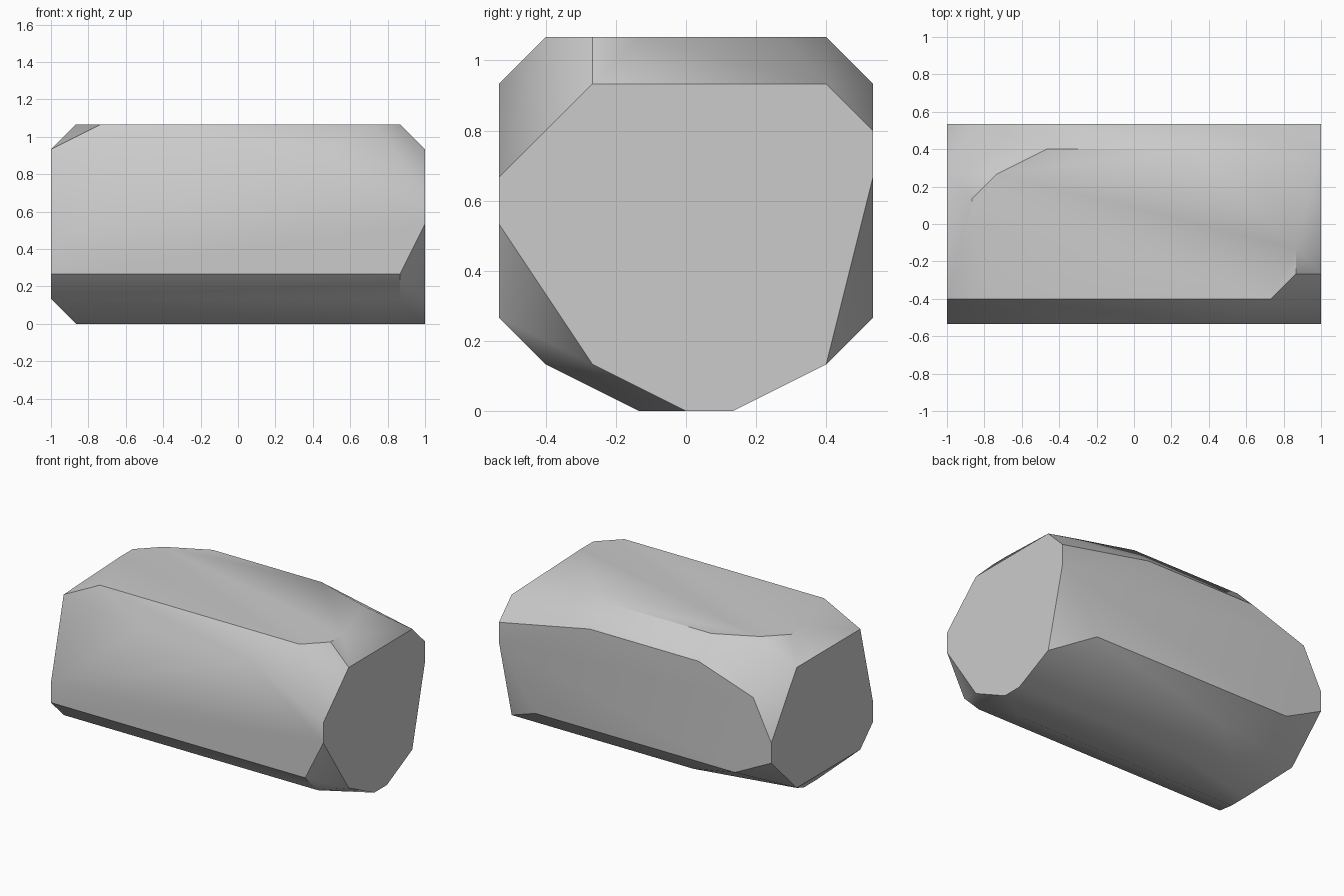
import bpy, bmesh, math
from mathutils import Vector

cube = bpy.data.objects.get("Cube")
if cube:
    bpy.data.objects.remove(cube, do_unlink=True)

# Outlines of the six main faces, on a grid of equal cells
LENGTH, DEPTH, HEIGHT = 15, 8, 8
CELL = 2 / LENGTH

top = [(2, 1), (13, 1), (14, 2), (14, 3), (13, 6),
       (10, 7), (4, 7), (2, 6), (1, 5), (1, 4)]
bottom = [(15, 4), (15, 5), (6, 5), (1, 4), (1, 3), (13, 3)]
front = [(0, 2), (0, 3), (5, 7), (11, 7), (15, 5), (15, 4), (14, 2)]
back = [(2, 2), (13, 2), (15, 5), (15, 6), (10, 7),
        (4, 7), (1, 6), (0, 4), (0, 3)]
right_end = [(1, 1), (6, 1), (6, 7), (1, 7)]
left_end = [(2, 1), (7, 1), (7, 7), (2, 7)]
lower_corners = [(5, 7, 1), (14, 1, 1)]


def on_plane(outline, axis, level):
    """Lift a flat outline onto the plane where the given axis equals level."""
    points = []
    for pair in outline:
        point = list(pair)
        point.insert(axis, level)
        points.append(tuple(point))
    return points


def make_material(name, color):
    material = bpy.data.materials.new(name)
    material.use_nodes = True
    material.diffuse_color = color
    shader = material.node_tree.nodes["Principled BSDF"]
    shader.inputs["Base Color"].default_value = color
    return material


# Join the face outlines with chamfers by wrapping them in a convex hull
corners = set(lower_corners)
for outline, axis, level in ((top, 2, HEIGHT), (bottom, 2, 0),
                             (front, 1, 0), (back, 1, DEPTH),
                             (right_end, 0, 0), (left_end, 0, LENGTH)):
    corners.update(on_plane(outline, axis, level))

bm = bmesh.new()
offset = Vector((LENGTH / 2, DEPTH / 2, 0))
for corner in sorted(corners):
    bm.verts.new((Vector(corner) - offset) * CELL)
hull = bmesh.ops.convex_hull(bm, input=bm.verts[:])
unused = {v for v in hull["geom_interior"] + hull["geom_unused"]
          if isinstance(v, bmesh.types.BMVert) and not v.link_faces}
bmesh.ops.delete(bm, geom=list(unused), context='VERTS')
bmesh.ops.dissolve_limit(bm, angle_limit=math.radians(1),
                         verts=bm.verts[:], edges=bm.edges[:])
bmesh.ops.recalc_face_normals(bm, faces=bm.faces[:])

# Stone block object
mesh = bpy.data.meshes.new("stone_block")
bm.to_mesh(mesh)
bm.free()
block = bpy.data.objects.new("stone_block", mesh)
bpy.context.collection.objects.link(block)
mesh.materials.append(make_material("stone_grey", (0.6, 0.6, 0.6, 1)))

# Soften shallow facets while keeping the cut edges sharp
bpy.ops.object.select_all(action='DESELECT')
block.select_set(True)
bpy.context.view_layer.objects.active = block
bpy.ops.object.shade_smooth_by_angle(angle=math.radians(35))
